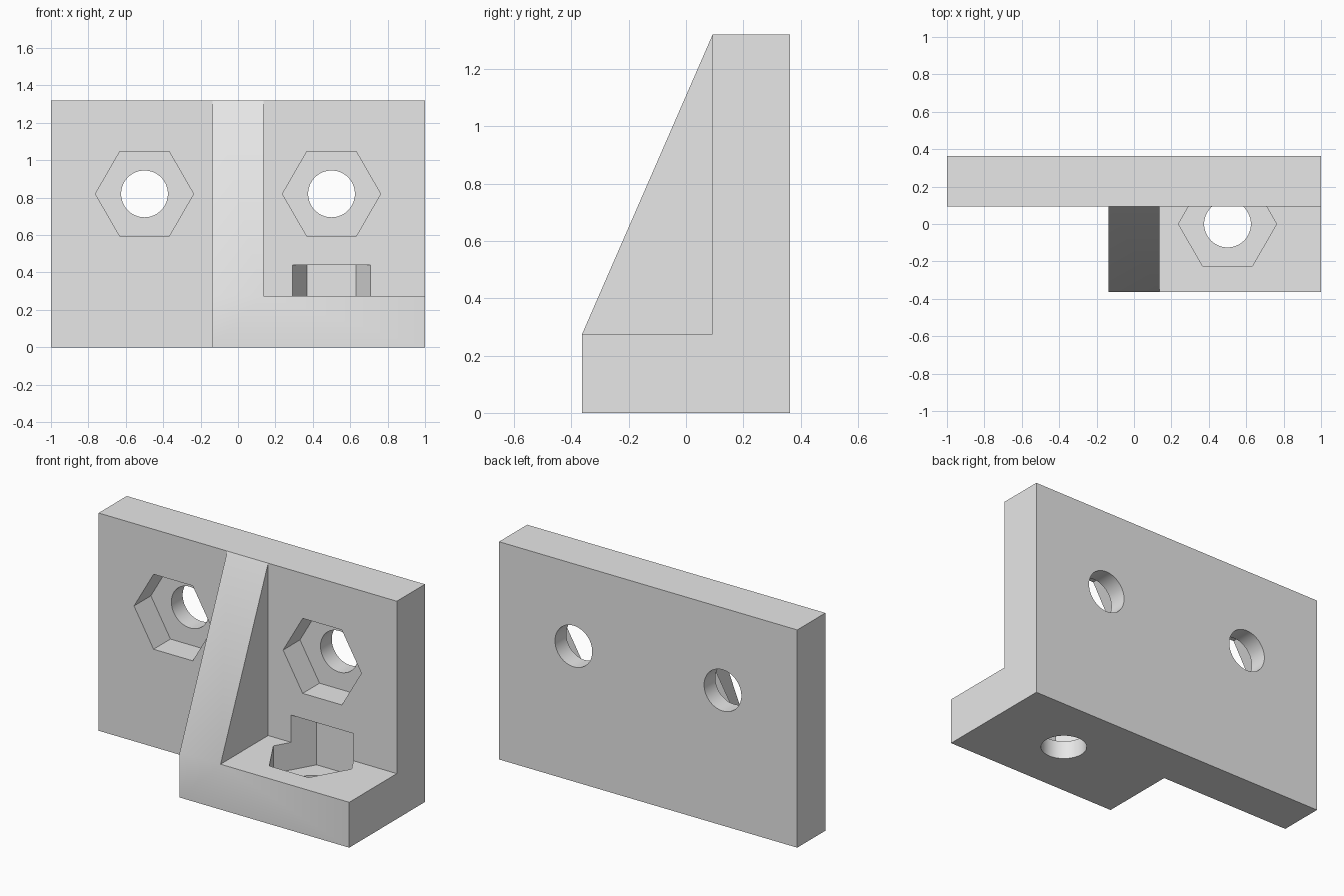
import bpy, bmesh, math
from mathutils import Matrix, Vector

cube = bpy.data.objects.get("Cube")
if cube:
    bpy.data.objects.remove(cube, do_unlink=True)

# Main dimensions
HALF_X, HALF_Y, HEIGHT = 1.0, 0.3625, 1.32
FACE_Y = 0.093        # front face of the wall plate
BASE_TOP = 0.275
RIB = 0.137           # half width of the gusset
FLOOR = 0.108         # material left behind each nut pocket
HOLE_R, NUT_R = 0.125, 0.2625

grey = bpy.data.materials.new("plain grey")
grey.use_nodes = True
grey.diffuse_color = (0.8, 0.8, 0.8, 1)
grey.node_tree.nodes["Principled BSDF"].inputs["Base Color"].default_value = (0.8, 0.8, 0.8, 1)


def prism(name, points, direction):
    """Closed prism made by pushing a flat outline along a direction."""
    bm = bmesh.new()
    face = bm.faces.new([bm.verts.new(p) for p in points])
    top = bmesh.ops.extrude_face_region(bm, geom=[face])["geom"]
    moved = [v for v in top if isinstance(v, bmesh.types.BMVert)]
    bmesh.ops.translate(bm, verts=moved, vec=direction)
    bmesh.ops.recalc_face_normals(bm, faces=bm.faces)
    mesh = bpy.data.meshes.new(name)
    bm.to_mesh(mesh)
    bm.free()
    mesh.materials.append(grey)
    obj = bpy.data.objects.new(name, mesh)
    bpy.context.collection.objects.link(obj)
    return obj


def side_profile(name, yz, x0, x1):
    return prism(name, [(x0, y, z) for y, z in yz], (x1 - x0, 0, 0))


def rod(name, sides, radius, start, end):
    """Regular prism between two points, with a corner pointing along x."""
    start, end = Vector(start), Vector(end)
    turn = Matrix.Rotation(math.pi / 2, 3, "X") if abs(end.y - start.y) > 0 else Matrix.Identity(3)
    ring = [start + turn @ Vector((radius * math.cos(a), radius * math.sin(a), 0))
            for a in (math.tau * i / sides for i in range(sides))]
    return prism(name, ring, end - start)


def combine(target, tool, operation):
    """Apply a boolean and drop the tool."""
    mod = target.modifiers.new(operation.lower(), "BOOLEAN")
    mod.operation, mod.solver, mod.object = operation, "EXACT", tool
    tool.hide_render = True
    bpy.ops.object.select_all(action="DESELECT")
    bpy.context.view_layer.objects.active = target
    target.select_set(True)
    bpy.ops.object.modifier_apply(modifier=mod.name)
    bpy.data.objects.remove(tool, do_unlink=True)


# Wall plate
bracket = side_profile("mounting_bracket", [(FACE_Y, 0), (HALF_Y, 0), (HALF_Y, HEIGHT), (FACE_Y, HEIGHT)],
                       -HALF_X, HALF_X)

# Foot and sloping gusset, both run into the plate
inside = 0.2
foot = side_profile("foot", [(-HALF_Y, 0), (inside, 0), (inside, BASE_TOP), (-HALF_Y, BASE_TOP)], -RIB, HALF_X)
combine(bracket, foot, "UNION")
gusset = side_profile("gusset", [(-HALF_Y, 0), (inside, 0), (inside, HEIGHT), (FACE_Y, HEIGHT),
                                 (-HALF_Y, BASE_TOP)], -RIB, RIB)
combine(bracket, gusset, "UNION")

# Bolt holes and hexagonal nut pockets: two through the plate, one through the foot
for x in (-0.5, 0.5):
    z = 0.82
    combine(bracket, rod("nut_cutter", 6, NUT_R, (x, HALF_Y - FLOOR, z), (x, FACE_Y - 0.1, z)), "DIFFERENCE")
    combine(bracket, rod("bolt_cutter", 64, HOLE_R, (x, 0.5, z), (x, FACE_Y - 0.1, z)), "DIFFERENCE")
combine(bracket, rod("nut_cutter", 6, NUT_R, (0.5, 0, FLOOR), (0.5, 0, 0.44)), "DIFFERENCE")
combine(bracket, rod("bolt_cutter", 64, HOLE_R, (0.5, 0, -0.1), (0.5, 0, 0.3)), "DIFFERENCE")

# Round hole walls stay smooth, all other edges crisp
bpy.ops.object.shade_smooth_by_angle(angle=math.radians(30))
